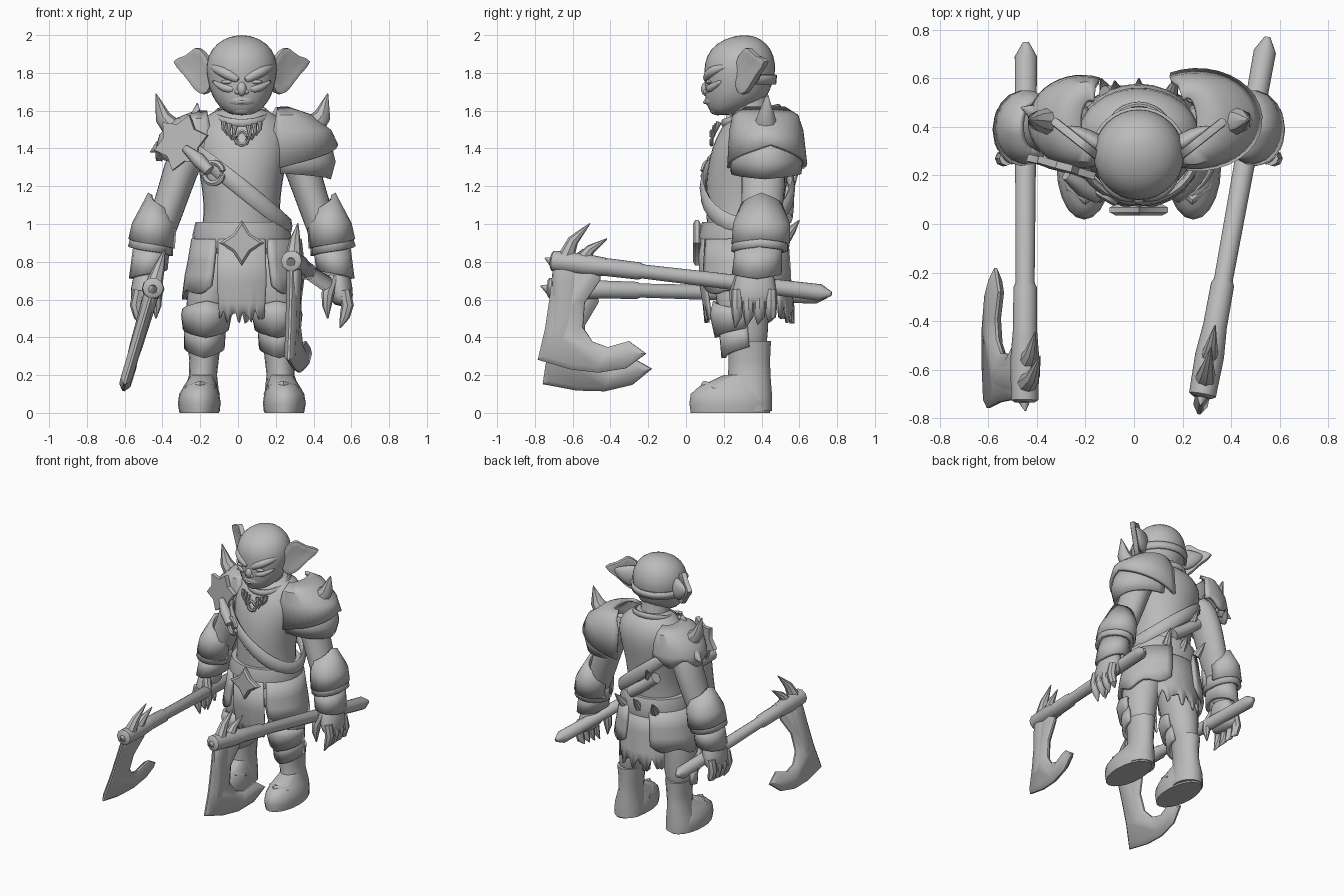
import bpy, bmesh
from math import sin, cos, pi, radians
from mathutils import Vector

if "Cube" in bpy.data.objects:
    bpy.data.objects.remove(bpy.data.objects["Cube"])

GREY = (.5, .5, .5, 1)
mat = bpy.data.materials.new("plain grey")
mat.use_nodes = True
mat.diffuse_color = GREY
mat.node_tree.nodes["Principled BSDF"].inputs["Base Color"].default_value = GREY
CENTRE = Vector((.02, 0, 0))   # the body's own middle line


def finish(name, bm, mirror=False, smooth=0, shell=0):
    bmesh.ops.remove_doubles(bm, verts=bm.verts, dist=.0005)
    bmesh.ops.recalc_face_normals(bm, faces=bm.faces)
    me = bpy.data.meshes.new(name)
    bm.to_mesh(me)
    bm.free()
    me.materials.append(mat)
    me.shade_smooth()
    me.set_sharp_from_angle(angle=radians(75 if smooth else 42))
    ob = bpy.data.objects.new(name, me)
    ob.location = CENTRE
    bpy.context.collection.objects.link(ob)
    if shell:
        mod = ob.modifiers.new("shell", 'SOLIDIFY')
        mod.thickness, mod.offset = shell, 0
    if smooth:
        mod = ob.modifiers.new("smooth", 'SUBSURF')
        mod.levels = mod.render_levels = smooth
    if mirror:
        ob.modifiers.new("mirror", 'MIRROR')
    return ob


def skin(rings, ring_loop=True, path_loop=False):
    bm = bmesh.new()
    vs = [[bm.verts.new(p) for p in r] for r in rings]
    n, m = len(rings[0]), len(rings)
    for i in range(m if path_loop else m - 1):
        a, b = vs[i], vs[(i + 1) % m]
        for j in range(n if ring_loop else n - 1):
            k = (j + 1) % n
            bm.faces.new((a[j], a[k], b[k], b[j]))
    if ring_loop and not path_loop:
        bm.faces.new(vs[0])
        bm.faces.new(vs[-1])
    return bm


def loft(name, rows, n=16, **kw):
    """Stack of level ellipses, each row (z, cx, cy, rx, ry)."""
    turn = [2 * pi * j / n for j in range(n)]
    return finish(name, skin([[(x + a * cos(t), y + b * sin(t), z) for t in turn]
                              for z, x, y, a, b in rows]), **kw)


def tube(name, pts, radii, n=10, closed=False, **kw):
    """Sweep along points; a radius is a number or a (side, up) pair."""
    pts = [Vector(p) for p in pts]
    span = (pts[-1] - pts[0]).normalized()
    ref = Vector((0, 1, 0)) if not closed and abs(span.z) > .75 else Vector((0, 0, 1))
    rings, m = [], len(pts)
    for i, p in enumerate(pts):
        if closed:
            t = pts[(i + 1) % m] - pts[i - 1]
        else:
            t = pts[min(i + 1, m - 1)] - pts[max(i - 1, 0)]
        side = t.cross(ref).normalized()
        up = side.cross(t).normalized()
        r = radii if closed else radii[i]
        a, b = r if isinstance(r, tuple) else (r, r)
        rings.append([p + side * a * cos(2 * pi * j / n) + up * b * sin(2 * pi * j / n)
                      for j in range(n)])
    return finish(name, skin(rings, path_loop=closed), **kw)


def spike(name, base, tip, r, bend=(0, 0, 0), **kw):
    base, tip = Vector(base), Vector(tip)
    mid = (base + tip) / 2 + Vector(bend)
    return tube(name, [base, mid, tip], [r, r * .65, .003], n=8, **kw)


def band(name, rows, start, end, top=None, bottom=None, cols=16, shell=.025, **kw):
    """Bent plate; top and bottom shift the rims by t from -1 to 1."""
    grid = []
    for i, (z, x, y, a, b) in enumerate(rows):
        rim = top if i == 0 else bottom if i == len(rows) - 1 else None
        line = []
        for j in range(cols + 1):
            t = j / cols * 2 - 1
            ang = radians(start + (end - start) * j / cols)
            line.append((x + a * cos(ang), y + b * sin(ang), z + (rim(t) if rim else 0)))
        grid.append(line)
    return finish(name, skin(grid, ring_loop=False), shell=shell, **kw)


def plate(name, outline, origin, u, v, thick, inset=0, depth=0, **kw):
    o, u, v = Vector(origin), Vector(u).normalized(), Vector(v).normalized()
    w = u.cross(v).normalized() * thick / 2
    bm = skin([[o + u * a + v * b + s * w for a, b in outline] for s in (-1, 1)])
    bmesh.ops.recalc_face_normals(bm, faces=bm.faces)
    if inset:
        caps = [f for f in bm.faces if len(f.verts) > 4]
        bmesh.ops.inset_individual(bm, faces=caps, thickness=inset, depth=depth,
                                   use_even_offset=True)
    return finish(name, bm, **kw)


def blob(name, centre, size, **kw):
    bm = bmesh.new()
    bmesh.ops.create_uvsphere(bm, u_segments=14, v_segments=8, radius=1)
    bmesh.ops.scale(bm, vec=size, verts=bm.verts)
    bmesh.ops.translate(bm, vec=centre, verts=bm.verts)
    return finish(name, bm, **kw)


def star(points, outer, inner):
    return [((inner if k % 2 else outer) * cos(pi * k / points),
             (inner if k % 2 else outer) * sin(pi * k / points)) for k in range(points * 2)]


def ragged(size):
    return lambda t: size * (sin(t * 13) + .6 * sin(t * 23 + 1))


# head and face
loft("head", [(1.575, 0, .2, .05, .05), (1.6, 0, .22, .1, .1), (1.65, 0, .26, .145, .16),
              (1.7, 0, .27, .17, .175), (1.78, 0, .285, .19, .19), (1.85, 0, .285, .195, .195),
              (1.93, 0, .29, .165, .165), (1.98, 0, .3, .1, .1), (2, 0, .31, .03, .03)], smooth=1)
loft("neck", [(1.5, 0, .36, .12, .11), (1.58, 0, .34, .1, .1), (1.7, 0, .32, .1, .11)])
tube("brow", [(.005, .11, 1.755), (.07, .115, 1.79), (.13, .155, 1.82), (.17, .23, 1.84)],
     [.02, .031, .028, .008], mirror=True, smooth=1)
blob("eye", (.075, .124, 1.752), (.035, .02, .012), mirror=True)
tube("cheek", [(.03, .118, 1.712), (.09, .13, 1.715), (.16, .19, 1.76)], [.02, .028, .008],
     mirror=True, smooth=1)
blob("nose", (0, .112, 1.715), (.027, .033, .04))
blob("nostril", (.022, .112, 1.7), (.017, .02, .015), mirror=True)
blob("muzzle", (0, .165, 1.655), (.085, .067, .045))
blob("chin", (0, .17, 1.605), (.06, .045, .03))
tube("lower_lip", [(-.07, .135, 1.648), (0, .1, 1.645), (.07, .135, 1.648)], [.004, .01, .004])
plate("ear", [(0, -.07), (.06, -.115), (.13, -.07), (.18, 0), (.31, .09), (.17, .1),
              (.12, .16), (.07, .14), (0, .07)], (.15, .265, 1.785), (.78, .62, 0), (0, 0, 1),
      .055, inset=.018, depth=-.016, mirror=True, smooth=1)
tube("ear_back", [(.14, .31, 1.8), (.2, .345, 1.8), (.26, .385, 1.83), (.3, .4, 1.85)],
     [(.04, .08), (.045, .09), (.025, .05), (.004, .01)], mirror=True, smooth=1)
band("head_strap", [(1.79, 0, .285, .193, .19), (1.74, 0, .285, .187, .185)], 5, 175, shell=.015)

# torso, collar and necklace
loft("torso", [(.8, 0, .31, .2, .18), (.92, 0, .31, .225, .205), (1.05, 0, .31, .205, .205),
               (1.15, 0, .315, .21, .215), (1.28, 0, .325, .23, .22), (1.4, 0, .35, .26, .22),
               (1.5, 0, .37, .26, .195), (1.57, 0, .38, .2, .15), (1.62, 0, .37, .11, .1)],
     smooth=1)
ring = [2 * pi * k / 28 for k in range(28)]
tube("collar", [(.135 * cos(a), .345 + .145 * sin(a), 1.575 + .04 * sin(a)) for a in ring],
     (.014, .022), closed=True)
for k in range(3):
    x = .035 + .03 * k
    spike("necklace_tooth", (x, .155 + .01 * k, 1.52 + .01 * k),
          (x * .8, .13 + .01 * k, 1.42 + .025 * k), .015, bend=(.012, 0, 0), mirror=True)
tube("pendant", [(.028 * cos(a), .135, 1.455 + .035 * sin(a)) for a in ring], .011, n=6, closed=True)

# diagonal strap, ring, knot and back roll
tube("strap", [(.25 * cos(a), .325 + .235 * sin(a), 1.19 - .2 * cos(a)) for a in ring],
     (.018, .045), n=8, closed=True)
tube("strap_ring", [(-.15 + .05 * cos(a), .12 - .03 * cos(a), 1.27 + .055 * sin(a)) for a in ring],
     .016, n=6, closed=True)
tube("strap_knot", [(-.3, .2, 1.4), (-.23, .15, 1.34), (-.17, .115, 1.28)], [.02, .038, .03])
tube("back_roll", [(.07, .52, 1.03), (-.03, .53, 1.1), (-.14, .53, 1.19)], [.045, .042, .04])
spike("back_spike", (-.09, .53, 1.16), (-.1, .59, 1.26), .03)

# belt, buckle and cloth
loft("belt", [(.87, 0, .31, .255, .235), (.94, 0, .31, .262, .245), (1.01, 0, .31, .245, .225)], n=24)
plate("buckle", star(4, .12, .066), (0, .058, .9), (1, 0, 0), (0, 0, 1), .02, inset=.012, depth=.012)
for x in (-.13, 0, .13):
    spike("belt_spike", (x, .53, .93), (x * 1.2, .6, 1.02), .032)
band("front_cloth", [(.92, 0, .31, .25, .235), (.7, 0, .31, .265, .235), (.58, 0, .31, .25, .215),
                     (.51, 0, .31, .24, .205)], -119, -61, bottom=ragged(.025), shell=.015, cols=24)
band("back_cloth", [(.92, 0, .31, .24, .22), (.75, 0, .31, .25, .235), (.61, 0, .31, .255, .25),
                    (.52, 0, .31, .26, .258)], 45, 135, bottom=ragged(.035), shell=.015, cols=24)
band("hip_guard", [(.92, 0, .31, .255, .235), (.8, 0, .31, .275, .245), (.73, 0, .31, .29, .25),
                   (.62, 0, .31, .305, .25)], -58, 70, bottom=lambda t: .05 * t * t - .02 * cos(t * 8),
     mirror=True)

# legs and boots
loft("thigh", [(.88, .1, .31, .11, .15), (.72, .15, .3, .13, .155), (.56, .18, .3, .122, .145),
               (.43, .19, .32, .1, .115), (.3, .2, .33, .08, .1)], smooth=1, mirror=True)
band("knee_guard", [(.59, .185, .295, .118, .14), (.52, .187, .288, .122, .15),
                    (.45, .19, .295, .11, .13)], -190, 10,
     top=lambda t: -.05 * abs(t), bottom=lambda t: -.05 * (1 - abs(t)), mirror=True)
band("shin_guard", [(.46, .195, .305, .1, .12), (.35, .198, .315, .095, .115)],
     -190, 10, bottom=lambda t: -.06 * (1 - abs(t)), mirror=True)
loft("boot_shaft", [(.38, .2, .335, .09, .115), (.28, .2, .335, .078, .11), (.2, .205, .335, .074, .112),
                    (.1, .215, .335, .095, .12), (.01, .215, .335, .1, .12)], mirror=True)
loft("boot_foot", [(0, .225, .235, .105, .21), (.05, .225, .235, .114, .217), (.1, .225, .23, .106, .205),
                   (.14, .22, .24, .088, .17), (.2, .21, .3, .06, .1)], n=20, mirror=True)
tube("boot_seam", [(.125, .24, .1), (.155, .15, .135), (.22, .1, .15), (.285, .15, .135), (.32, .24, .1)],
     [.01, .016, .02, .016, .01], n=8, mirror=True)

# arms, bracers and hands
tube("arm", [(.22, .4, 1.47), (.3, .41, 1.36), (.35, .41, 1.2), (.4, .4, 1.05), (.45, .39, .92),
             (.5, .375, .78), (.51, .37, .72)],
     [.09, (.1, .12), (.09, .12), (.085, .11), (.085, .1), (.06, .075), (.05, .07)],
     n=14, mirror=True, smooth=1)
band("upper_bracer", [(1.07, .43, .4, .055, .1), (1, .462, .4, .108, .14), (.92, .475, .395, .113, .143)],
     -165, 165, top=lambda t: .12 * (1 - abs(t)) - .03, bottom=lambda t: -.05 * abs(t), mirror=True)
band("middle_bracer", [(.93, .475, .392, .1, .13), (.84, .484, .388, .107, .137)],
     -180, 180, bottom=lambda t: .05 * (1 - abs(t)) - .01, mirror=True)
band("lower_bracer", [(.88, .478, .385, .085, .112), (.76, .495, .375, .09, .12)],
     -180, 180, bottom=lambda t: -.05 * (1 - abs(t)), mirror=True)
loft("palm", [(.8, .495, .37, .055, .075), (.7, .51, .365, .075, .115), (.62, .525, .36, .07, .125),
              (.56, .535, .36, .045, .11)], n=12, mirror=True, smooth=1)
for k in range(4):
    y = .27 + .06 * k
    tube("finger", [(.545, y, .65), (.56, y, .57), (.545, y, .51), (.52, y - .01, .45 + .01 * k)],
         [.03, .033, .027, .004], n=8, mirror=True)
tube("thumb", [(.485, .29, .72), (.455, .26, .63), (.45, .26, .57), (.455, .26, .5)],
     [.03, .033, .026, .004], n=8, mirror=True)

# left shoulder: layered dome with a spike
band("left_shoulder_plate", [(1.61, .2, .42, .04, .1), (1.57, .22, .42, .14, .165), (1.49, .23, .425, .235, .185),
                             (1.39, .24, .43, .258, .2)], -105, 115,
     bottom=lambda t: .03 - .13 * abs(t), cols=20)
band("left_shoulder_lower", [(1.45, .24, .425, .215, .175), (1.33, .24, .425, .245, .18),
                             (1.24, .24, .425, .22, .175)], -100, 95,
     bottom=lambda t: .03 * abs(t))
spike("left_shoulder_spike", (.36, .42, 1.5), (.455, .43, 1.69), .07, bend=(.02, 0, -.02))

# right shoulder: jagged dome, star plate and spikes
band("right_shoulder_plate", [(1.59, -.2, .42, .04, .09), (1.55, -.22, .42, .12, .155), (1.47, -.23, .42, .195, .175),
                              (1.41, -.235, .42, .205, .18), (1.36, -.235, .42, .21, .182)], 70, 290,
     bottom=lambda t: .03 * sin(t * 12), cols=24)
plate("right_shoulder_star", star(6, .15, .1), (-.32, .235, 1.43), (.9, -.25, .25), (-.2, .1, 1), .03)
spike("right_shoulder_spike", (-.34, .42, 1.48), (-.455, .43, 1.69), .065, bend=(-.02, 0, -.02))
spike("right_inner_spike", (-.25, .34, 1.5), (-.235, .36, 1.64), .05)
spike("right_outer_spike", (-.4, .45, 1.43), (-.485, .48, 1.38), .045)

# two axes, each laid out along its handle
BLADE = [(-.04, -.03), (-.04, .2), (-.045, .36), (-.065, .53), (.115, .56), (.265, .56), (.41, .52),
         (.51, .43), (.41, .375), (.3, .42), (.215, .4), (.155, .33), (.15, .2), (.22, .07), (.21, -.01)]


def axe(side, head, butt, down):
    head, butt = Vector(head) - CENTRE, Vector(butt) - CENTRE
    u = (butt - head).normalized()
    v = (Vector(down) - u * u.dot(Vector(down))).normalized()
    reach = (butt - head).length

    def at(a, b):
        return head + u * a + v * b
    tube(side + "_axe_handle", [at(a, 0) for a in (-.03, .42, .44, reach - .06, reach)],
         [.052, .048, .039, .046, .012], n=10)
    tube(side + "_axe_socket", [at(a, 0) for a in (-.055, -.045, .12, .24)], [.04, .056, .06, .05], n=10)
    plate(side + "_axe_blade", BLADE, head, u, v, .012, inset=.03, depth=.024)
    tube(side + "_axe_blade_core", [at(.04, -.02), at(.05, .1), at(.055, .25), at(.06, .4), at(.08, .54)],
         [(.045, .09), (.043, .09), (.038, .075), (.036, .08), (.006, .1)], mirror=False, smooth=1)
    spike(side + "_axe_tall_spike", at(.02, -.02), at(.13, -.22), .045, bend=u * -.025)
    spike(side + "_axe_short_spike", at(.11, -.02), at(.23, -.15), .04, bend=u * -.02)
    spike(side + "_axe_front_spike", at(-.01, .02), at(-.09, -.01), .04)


axe("left", (.29, -.66, .8), (.55, .77, .63), (0, 0, -1))
axe("right", (-.45, -.68, .66), (-.445, .75, .62), (-.28, 0, -.95))
